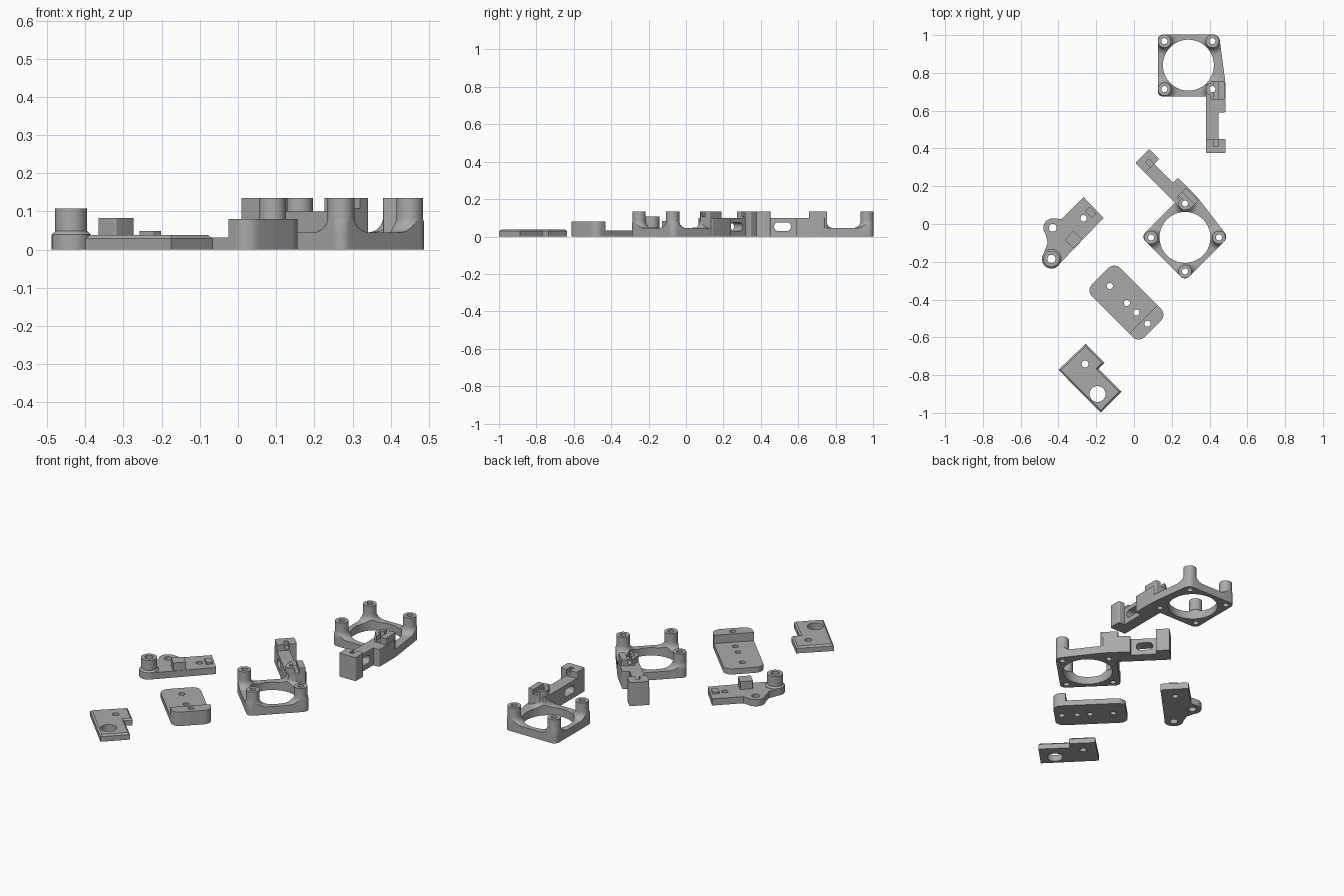
import bpy, bmesh, math
from mathutils import Matrix, Vector

cube = bpy.data.objects.get("Cube")
if cube:
    bpy.data.objects.remove(cube, do_unlink=True)

grey = bpy.data.materials.new("plain_grey")
grey.use_nodes = True
COLOUR = (0.4, 0.4, 0.4, 1)
grey.diffuse_color = COLOUR
grey.node_tree.nodes["Principled BSDF"].inputs["Base Color"].default_value = COLOUR


def finish(bm, name):
    bmesh.ops.recalc_face_normals(bm, faces=bm.faces)
    mesh = bpy.data.meshes.new(name)
    bm.to_mesh(mesh)
    bm.free()
    mesh.materials.append(grey)
    obj = bpy.data.objects.new(name, mesh)
    bpy.context.collection.objects.link(obj)
    return obj


def prism(name, outline, z0, z1, round_by=0, chamfer=0):
    """Extruded outline with rounded corners and a chamfered top rim."""
    bm = bmesh.new()
    base = bm.faces.new([bm.verts.new((x, y, z0)) for x, y in outline])
    top = bmesh.ops.extrude_face_region(bm, geom=[base])["geom"]
    for v in top:
        if isinstance(v, bmesh.types.BMVert):
            v.co.z = z1
    if round_by:
        upright = [e for e in bm.edges if abs(e.verts[0].co.z - e.verts[1].co.z) > 1e-4]
        bmesh.ops.bevel(bm, geom=upright, offset=round_by, segments=8, profile=0.5, affect='EDGES')
    if chamfer:
        rim = [e for e in bm.edges if all(v.co.z > z1 - 1e-4 for v in e.verts)]
        bmesh.ops.bevel(bm, geom=rim, offset=chamfer, segments=1, affect='EDGES')
    return finish(bm, name)


def box(name, x0, x1, y0, y1, z0, z1, round_by=0):
    return prism(name, [(x0, y0), (x1, y0), (x1, y1), (x0, y1)], z0, z1, round_by)


def lathe(name, profile, x, y, sides=40):
    """Solid of revolution from (radius, height) pairs, bottom to top."""
    bm = bmesh.new()
    rings = []
    for r, z in profile:
        turn = [2 * math.pi * i / sides for i in range(sides)]
        rings.append([bm.verts.new((x + r * math.cos(a), y + r * math.sin(a), z)) for a in turn])
    for low, high in zip(rings, rings[1:]):
        for i in range(sides):
            j = (i + 1) % sides
            bm.faces.new((low[i], low[j], high[j], high[i]))
    bm.faces.new(rings[0])
    bm.faces.new(rings[-1])
    return finish(bm, name)


def drill(x, y, r):
    return lathe("drill", [(r, -0.05), (r, 0.3)], x, y)


def combine(obj, others, mode):
    for other in others:
        mod = obj.modifiers.new("cut", 'BOOLEAN')
        mod.operation, mod.solver, mod.object = mode, 'EXACT', other
        bpy.context.view_layer.objects.active = obj
        bpy.ops.object.modifier_apply(modifier=mod.name)
        bpy.data.objects.remove(other, do_unlink=True)
    return obj


def smooth(obj):
    bpy.ops.object.select_all(action='DESELECT')
    obj.select_set(True)
    bpy.context.view_layer.objects.active = obj
    bpy.ops.object.shade_smooth_by_angle(angle=math.radians(30))


# Ring mount, centred on its opening
FLOOR, TOP = 0.045, 0.135
outline = [(-0.162, -0.167), (0.197, -0.167), (0.197, -0.1), (0.162, 0.162), (-0.162, 0.162)]
mount = prism("ring_mount", outline, 0, FLOOR, 0.03)
corners = [(sx * 0.127, sy * 0.127) for sx in (-1, 1) for sy in (-1, 1)]
flare = [(0.075 - 0.04 * math.sin(a), 0.085 - 0.04 * math.cos(a))
         for a in [math.pi / 2 * i / 8 for i in range(9)]]
for x, y in corners:
    post = lathe("post", [(0.075, 0.01)] + flare + [(0.035, TOP)], x, y)
    combine(post, [prism("trim", outline, 0.005, 0.2, 0.03)], 'INTERSECT')
    combine(mount, [post], 'UNION')

# Arm, end block and clamp beside the post
combine(mount, [
    box("arm", 0.092, 0.159, -0.46, -0.12, 0, 0.1),
    box("end_block", 0.092, 0.197, -0.465, -0.39, 0, TOP, 0.008),
    box("root_block", 0.092, 0.197, -0.25, -0.1, 0, 0.1, 0.008),
    box("clamp", 0.118, 0.19, -0.183, -0.087, 0.02, TOP, 0.006),
], 'UNION')

# Opening, screw holes, screw groove and side slot
groove = box("groove", 0.133, 0.157, -0.43, -0.075, 0.108, 0.2)
slot = prism("slot", [(-0.075, -0.37), (-0.03, -0.37), (-0.03, -0.28), (-0.075, -0.28)], 0, 0.3, 0.021)
slot.data.transform(Matrix.Rotation(math.pi / 2, 4, 'Y'))
combine(mount, [drill(0, 0, 0.135), groove, slot] + [drill(x, y, 0.016) for x, y in corners], 'DIFFERENCE')

# Mirrored second mount
twin = mount.copy()
twin.data = mount.data.copy()
twin.name = "mirrored_ring_mount"
bpy.context.collection.objects.link(twin)
flip = Matrix.Diagonal((-1, 1, 1, 1))
twin.data.transform(Matrix.Translation((0.27, -0.071, 0)) @ Matrix.Rotation(math.radians(225), 4, 'Z') @ flip)
twin.data.flip_normals()
mount.data.transform(Matrix.Translation((0.288, 0.841, 0)))

# Small bracket with a tall post and a stop block
bracket = prism("post_bracket", [
    (-0.161, 0.032), (-0.267, 0.143), (-0.384, 0.026), (-0.43, 0.03),
    (-0.472, -0.04), (-0.457, -0.1), (-0.48, -0.16), (-0.405, -0.222)], 0, 0.038)


def diagonal_box(name, x, y, w, d, z1):
    block = box(name, -w / 2, w / 2, -d / 2, d / 2, 0.01, z1, 0.004)
    block.data.transform(Matrix.Translation((x, y, 0)) @ Matrix.Rotation(math.pi / 4, 4, 'Z'))
    return block


combine(bracket, [
    lathe("ear", [(0.05, 0), (0.05, 0.038)], -0.43, -0.02),
    lathe("tall_post", [(0.051, 0), (0.051, 0.04), (0.042, 0.049), (0.042, 0.107)], -0.437, -0.185),
    diagonal_box("stop_block", -0.32, -0.083, 0.068, 0.066, 0.083),
    diagonal_box("low_ridge", -0.23, 0.062, 0.035, 0.05, 0.049),
], 'UNION')
combine(bracket, [drill(-0.267, 0.03, 0.017), drill(-0.43, -0.02, 0.021),
                  drill(-0.437, -0.185, 0.022)], 'DIFFERENCE')

# Rounded plate with a raised end
L, W = 0.197, 0.106
plate = box("stepped_plate", -L, L, -W, W, 0, 0.08, 0.045)
step = box("step_cut", -0.4, 0.127, -0.2, 0.2, 0.032, 0.2)
combine(plate, [step] + [drill(t, 0, 0.016) for t in (-0.124, 0.003, 0.074, 0.158)], 'DIFFERENCE')
plate.data.transform(Matrix.Translation((-0.04, -0.416, 0)) @ Matrix.Rotation(-math.pi / 4, 4, 'Z'))

# Notched plate with chamfered rim
notched = prism("notched_plate", [
    (-0.257, -0.635), (-0.156, -0.735), (-0.188, -0.767),
    (-0.066, -0.888), (-0.176, -0.999), (-0.4, -0.772)], 0, 0.038, 0, 0.009)
combine(notched, [drill(-0.193, -0.9, 0.042), drill(-0.259, -0.741, 0.018)], 'DIFFERENCE')

for part in (mount, twin, bracket, plate, notched):
    smooth(part)
